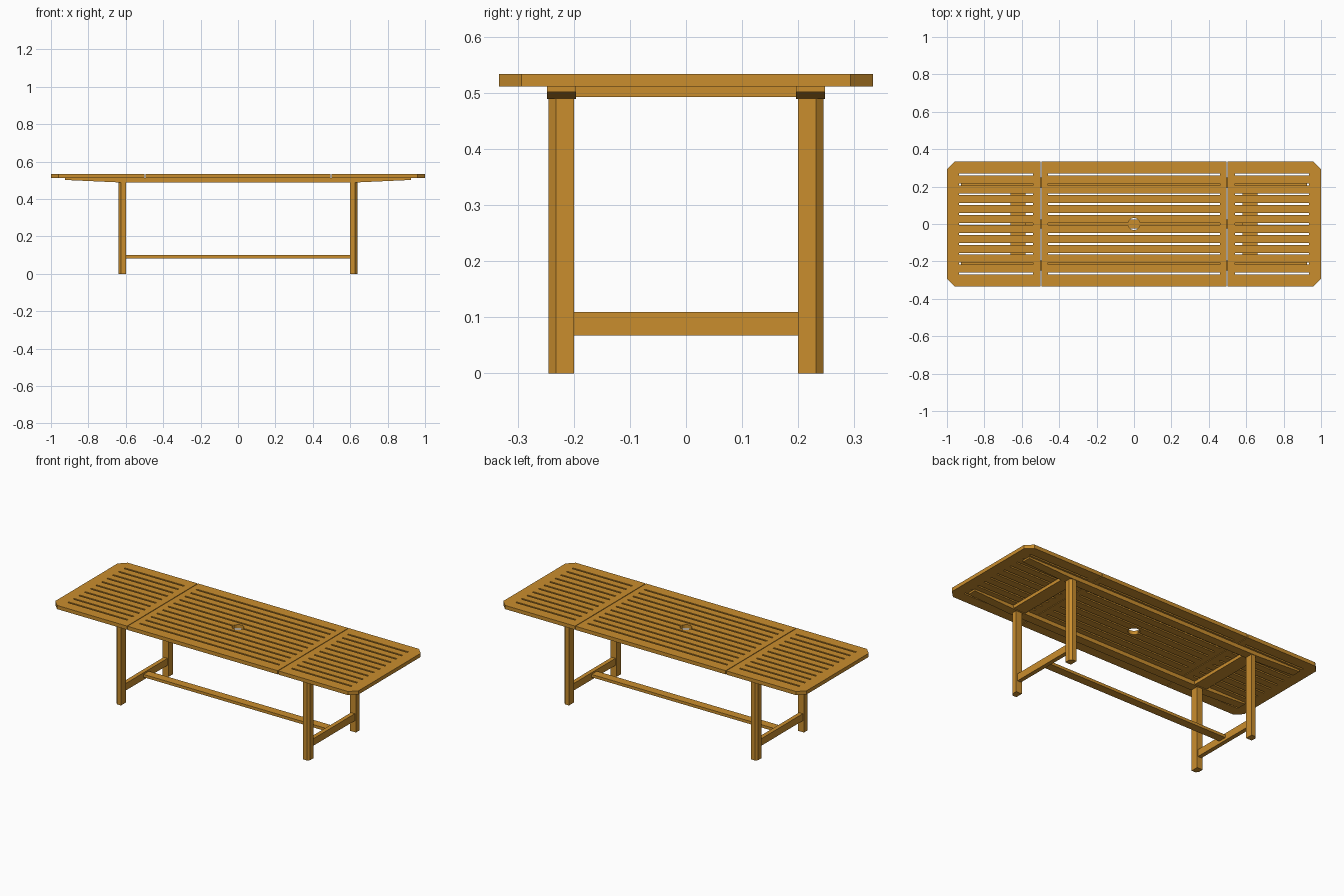
import bpy
import bmesh
import math

if "Cube" in bpy.data.objects:
    bpy.data.objects.remove(bpy.data.objects["Cube"], do_unlink=True)

wood = bpy.data.materials.new("oiled wood")
wood.use_nodes = True
colour = (0.59, 0.27, 0.027, 1)
wood.diffuse_color = colour
wood.node_tree.nodes["Principled BSDF"].inputs["Base Color"].default_value = colour

TOP, UNDER = 0.534, 0.512     # table top surfaces
HALF_W = 0.333                # half depth of the top
SEAM = 0.497                  # joint between centre and end leaves
SLOT_PITCH, SLOT_W = 0.053, 0.01


def add_prism(bm, points, offset):
    """Extrude a flat polygon of 3D points along offset."""
    face = bm.faces.new([bm.verts.new(p) for p in points])
    out = bmesh.ops.extrude_face_region(bm, geom=[face])
    verts = [g for g in out["geom"] if isinstance(g, bmesh.types.BMVert)]
    bmesh.ops.translate(bm, verts=verts, vec=offset)


def add_box(bm, x, y, z):
    corners = [(x[0], y[0], z[0]), (x[1], y[0], z[0]),
               (x[1], y[1], z[0]), (x[0], y[1], z[0])]
    add_prism(bm, corners, (0, 0, z[1] - z[0]))


def finish(name, bm):
    bmesh.ops.recalc_face_normals(bm, faces=bm.faces)
    mesh = bpy.data.meshes.new(name)
    bm.to_mesh(mesh)
    bm.free()
    mesh.materials.append(wood)
    obj = bpy.data.objects.new(name, mesh)
    bpy.context.collection.objects.link(obj)
    return obj


def box(name, x, y, z):
    bm = bmesh.new()
    add_box(bm, x, y, z)
    return finish(name, bm)


def prism(name, points, offset):
    bm = bmesh.new()
    add_prism(bm, points, offset)
    return finish(name, bm)


def cut(obj, cutters):
    """Subtract the cutters, bake the result and discard them."""
    for c in cutters:
        mod = obj.modifiers.new("cut", "BOOLEAN")
        mod.operation, mod.solver, mod.object = "DIFFERENCE", "EXACT", c
        c.hide_render = True
    bpy.context.view_layer.update()
    deps = bpy.context.evaluated_depsgraph_get()
    mesh = bpy.data.meshes.new_from_object(obj.evaluated_get(deps))
    obj.modifiers.clear()
    obj.data = mesh
    for c in cutters:
        bpy.data.objects.remove(c, do_unlink=True)


def slot_cutter(x0, x1):
    bm = bmesh.new()
    for i in range(-5, 6):
        y = i * SLOT_PITCH
        add_box(bm, (x0, x1), (y - SLOT_W / 2, y + SLOT_W / 2),
                (UNDER - 0.1, TOP + 0.1))
    return finish("slot_cutter", bm)


# Centre leaf with slots and parasol hole
inner = SEAM - 0.002
centre = box("centre_leaf", (-inner, inner), (-HALF_W, HALF_W), (UNDER, TOP))
bm = bmesh.new()
bmesh.ops.create_cone(bm, cap_ends=True, segments=24, radius1=0.032,
                      radius2=0.032, depth=0.2)
bmesh.ops.translate(bm, verts=bm.verts, vec=(0, 0, TOP))
hole = finish("hole_cutter", bm)
cut(centre, [slot_cutter(-0.46, 0.46), hole])

for s, side in ((1, "left"), (-1, "right")):
    # End leaf with clipped outer corners
    a, c = SEAM + 0.002, 0.04
    outline = [(a, -HALF_W), (1 - c, -HALF_W), (1, -HALF_W + c),
               (1, HALF_W - c), (1 - c, HALF_W), (a, HALF_W)]
    leaf = prism(side + "_end_leaf", [(s * x, y, UNDER) for x, y in outline],
                 (0, 0, TOP - UNDER))
    cut(leaf, [slot_cutter(*sorted((s * 0.54, s * 0.935)))])

    # Crossbar under the top and low rail between the legs
    box(side + "_top_crossbar", sorted((s * 0.58, s * 0.66)), (-0.196, 0.196),
        (0.493, UNDER))
    box(side + "_low_rail", sorted((s * 0.605, s * 0.63)), (-0.202, 0.202),
        (0.068, 0.11))

    # Legs with a bevelled outer corner
    for t, end in ((-1, "front"), (1, "back")):
        section = [(0.6, 0.2), (0.638, 0.2), (0.638, 0.232),
                   (0.626, 0.245), (0.6, 0.245)]
        prism(f"{end}_{side}_leg", [(s * x, t * y, 0) for x, y in section],
              (0, 0, 0.49))

# Long bearers with tapered ends
for t, end in ((-1, "front"), (1, "back")):
    profile = [(-0.925, UNDER), (-0.925, 0.502), (-0.64, 0.489),
               (0.64, 0.489), (0.925, 0.502), (0.925, UNDER)]
    prism(end + "_bearer", [(x, t * 0.196, z) for x, z in profile],
          (0, t * 0.052, 0))

# Long stretcher joining the low rails
box("long_stretcher", (-0.605, 0.605), (-0.025, 0.025), (0.083, 0.1))
